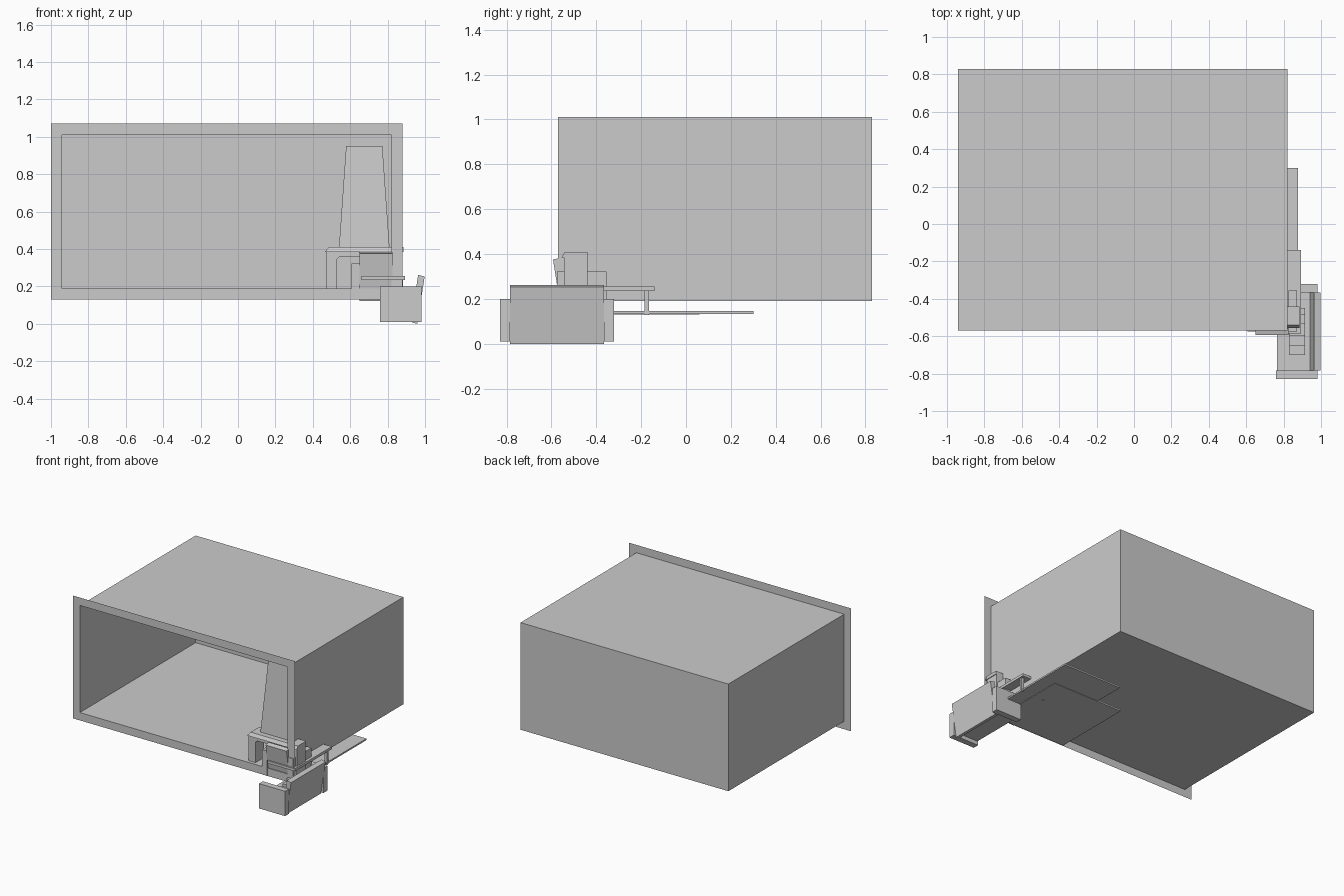
import bpy, bmesh
from mathutils import Vector

if "Cube" in bpy.data.objects:
    bpy.data.objects.remove(bpy.data.objects["Cube"])


def finish(name, bm):
    bmesh.ops.recalc_face_normals(bm, faces=bm.faces)
    me = bpy.data.meshes.new(name)
    bm.to_mesh(me)
    bm.free()
    ob = bpy.data.objects.new(name, me)
    bpy.context.collection.objects.link(ob)
    return ob


def prism(name, profile, a, b, place):
    """Extrude a 2D profile (u, v) from a to b; place(u, v, t) gives the 3D point."""
    bm = bmesh.new()
    rings = [[bm.verts.new(place(u, v, t)) for u, v in profile] for t in (a, b)]
    n = len(profile)
    bm.faces.new(rings[0])
    bm.faces.new(rings[1])
    for i in range(n):
        j = (i + 1) % n
        bm.faces.new((rings[0][i], rings[0][j], rings[1][j], rings[1][i]))
    return finish(name, bm)


def box(name, x0, x1, y0, y1, z0, z1):
    return prism(name, [(x0, y0), (x1, y0), (x1, y1), (x0, y1)], z0, z1,
                 lambda u, v, t: (u, v, t))


# Open-fronted room shell with a flat frame round the opening
X0, X1, Y0, Y1, Z0, Z1 = -0.94, 0.82, -0.57, 0.83, 0.19, 1.01
bm = bmesh.new()


def rect(y, m):
    return [bm.verts.new((x, y, z)) for x, z in
            ((X0 - m, Z0 - m), (X1 + m, Z0 - m), (X1 + m, Z1 + m), (X0 - m, Z1 + m))]


outer, inner, back = rect(Y0, 0.06), rect(Y0, 0), rect(Y1, 0)
bm.faces.new(back)
for i in range(4):
    j = (i + 1) % 4
    bm.faces.new((outer[i], outer[j], inner[j], inner[i]))
    bm.faces.new((inner[i], inner[j], back[j], back[i]))
finish("room_shell", bm)


# Sofa and armchair share one design: depth d, width w, height h
def seat(name, width, arm, place):
    inner_w = width / 2 - arm
    for side, s in (("left", -1), ("right", 1)):
        prism(f"{name}_{side}_arm", [(0, .01), (.22, .01), (.22, .2), (0, .2)],
              s * inner_w, s * width / 2, lambda d, h, w: place(d, w, h))
    prism(f"{name}_back", [(.165, .01), (.198, 0), (.238, .253), (.203, .262)],
          -inner_w, inner_w, lambda d, h, w: place(d, w, h))
    prism(f"{name}_cushion", [(.005, .04), (.175, .04), (.185, .11), (.005, .11)],
          -inner_w, inner_w, lambda d, h, w: place(d, w, h))


seat("sofa", 0.51, 0.046, lambda d, w, h: (0.76 + d, -0.575 + w, h))
seat("armchair", 0.265, 0.044, lambda d, w, h: (0.738 + w, -0.355 - d, 0.122 + h))

# Small stepped stack of folded blankets on the sofa
for i, (y0, y1) in enumerate(((-.70, -.45), (-.65, -.48), (-.60, -.53))):
    box(f"folded_blanket_{i + 1}", .83, .915, y0, y1, .11 + i * .02, .13 + i * .02)

# Coffee table
box("table_top", .66, .892, -.585, -.14, .235, .255)
for x in (.68, .872):
    for y in (-.175, -.55):
        box("table_leg", x - .01, x + .01, y - .01, y + .01, .128, .235)

# Overlapping floor rugs
box("rug_right", .38, .878, -.32, .30, .133, .145)
box("rug_left", .17, .77, -.565, .06, .130, .142)

# Fireplace surround: arch profile, with a chamfered mantel above
C = 0.675
half = [(.145, .13), (.145, .345), (.13, .36)]
outline = [(C - .205, .13), (C - .205, .385), (C + .205, .385), (C + .205, .13)]
arch = outline + [(C + x, z) for x, z in half] + [(C - x, z) for x, z in reversed(half)]
prism("fireplace_surround", arch, -.545, -.44, lambda u, v, t: (u, t, v))


def frustum(name, low, high):
    """Tapered block from two (x0, x1, y0, y1, z) rectangles."""
    bm = bmesh.new()
    for x0, x1, y0, y1, z in (low, high):
        for x in (x0, x1):
            for y in (y0, y1):
                bm.verts.new(Vector((x, y, z)))
    bmesh.ops.convex_hull(bm, input=bm.verts)
    bmesh.ops.dissolve_limit(bm, angle_limit=.01, verts=bm.verts, edges=bm.edges)
    return finish(name, bm)


frustum("fireplace_mantel", (C - .21, C + .21, -.555, -.44, .385),
        (C - .19, C + .21, -.54, -.44, .41))

# Tapered chimney breast
frustum("chimney", (C - .135, C + .135, -.50, -.44, .41),
        (C - .097, C + .097, -.46, -.44, .95))
